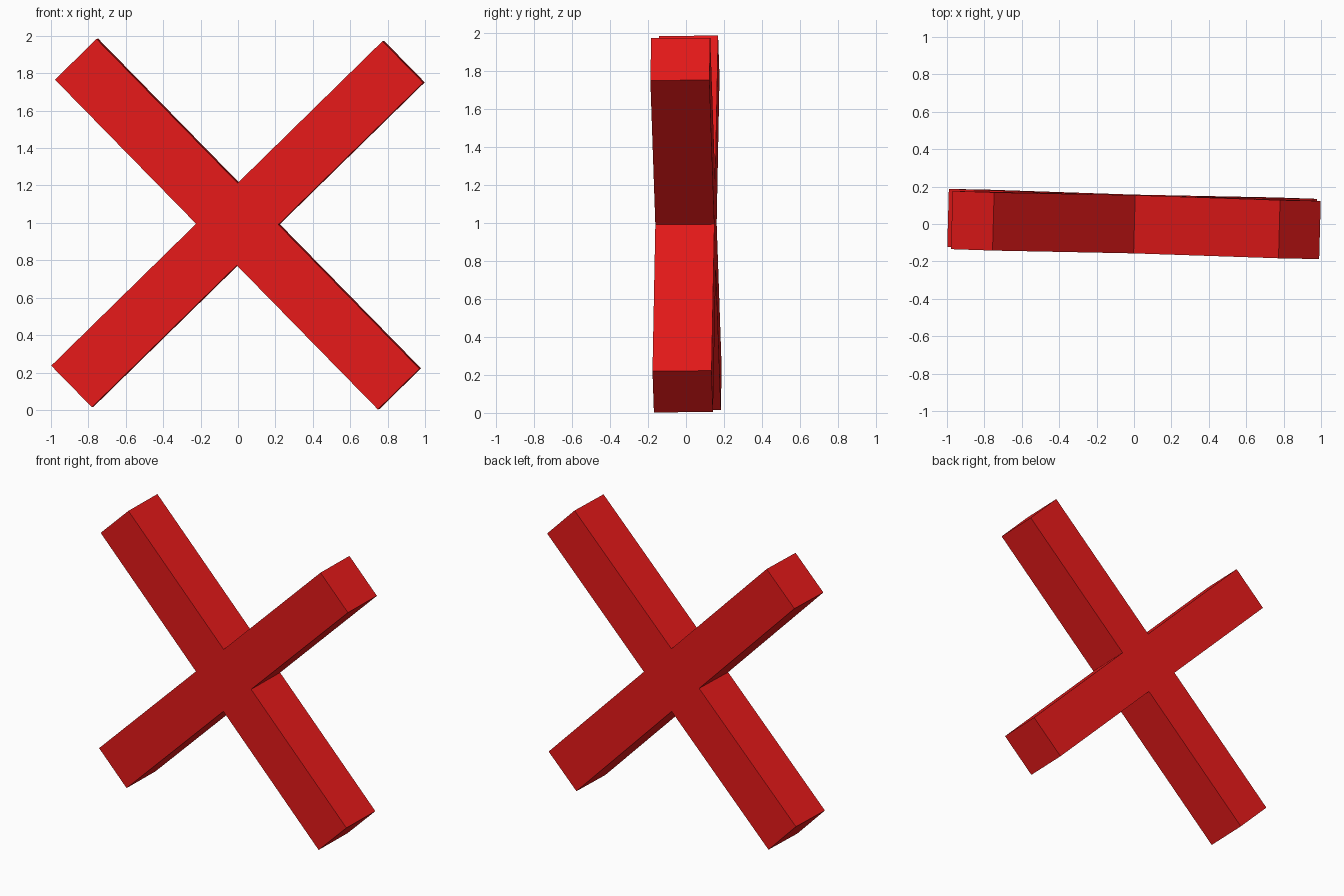
import bpy, bmesh
from math import radians
from mathutils import Matrix

if "Cube" in bpy.data.objects:
    bpy.data.objects.remove(bpy.data.objects["Cube"])

HALF_WIDTH = 0.1555
DEPTH = 0.311
ARM_U, ARM_V = 1.24, 1.234   # half lengths of the two crossing bars

# Cross outline: one three-point corner run per quadrant, drawn in the x-z plane
w = HALF_WIDTH
outline = [(ARM_U, -w), (ARM_U, w), (w, w),
           (w, ARM_V), (-w, ARM_V), (-w, w),
           (-ARM_U, w), (-ARM_U, -w), (-w, -w),
           (-w, -ARM_V), (w, -ARM_V), (w, -w)]

bm = bmesh.new()
face = bm.faces.new([bm.verts.new((x, -DEPTH / 2, z)) for x, z in outline])
ext = bmesh.ops.extrude_face_region(bm, geom=[face], use_keep_orig=True)
verts = [g for g in ext["geom"] if isinstance(g, bmesh.types.BMVert)]
bmesh.ops.translate(bm, verts=verts, vec=(0, DEPTH, 0))
bmesh.ops.recalc_face_normals(bm, faces=bm.faces)

# Turn the plus into an X, with the slight tilt of the whole piece
tilt = (Matrix.Translation((0, 0, 0.994))
        @ Matrix.Rotation(radians(-1.55), 4, 'Z')
        @ Matrix.Rotation(radians(0.4), 4, 'X')
        @ Matrix.Rotation(radians(-44.4), 4, 'Y'))
bm.transform(tilt)

mesh = bpy.data.meshes.new("cross_marker")
bm.to_mesh(mesh)
bm.free()
cross = bpy.data.objects.new("cross_marker", mesh)
bpy.context.collection.objects.link(cross)

red = bpy.data.materials.new("red")
red.diffuse_color = (0.8, 0.01, 0.01, 1)
red.use_nodes = True
red.node_tree.nodes["Principled BSDF"].inputs["Base Color"].default_value = red.diffuse_color
mesh.materials.append(red)
